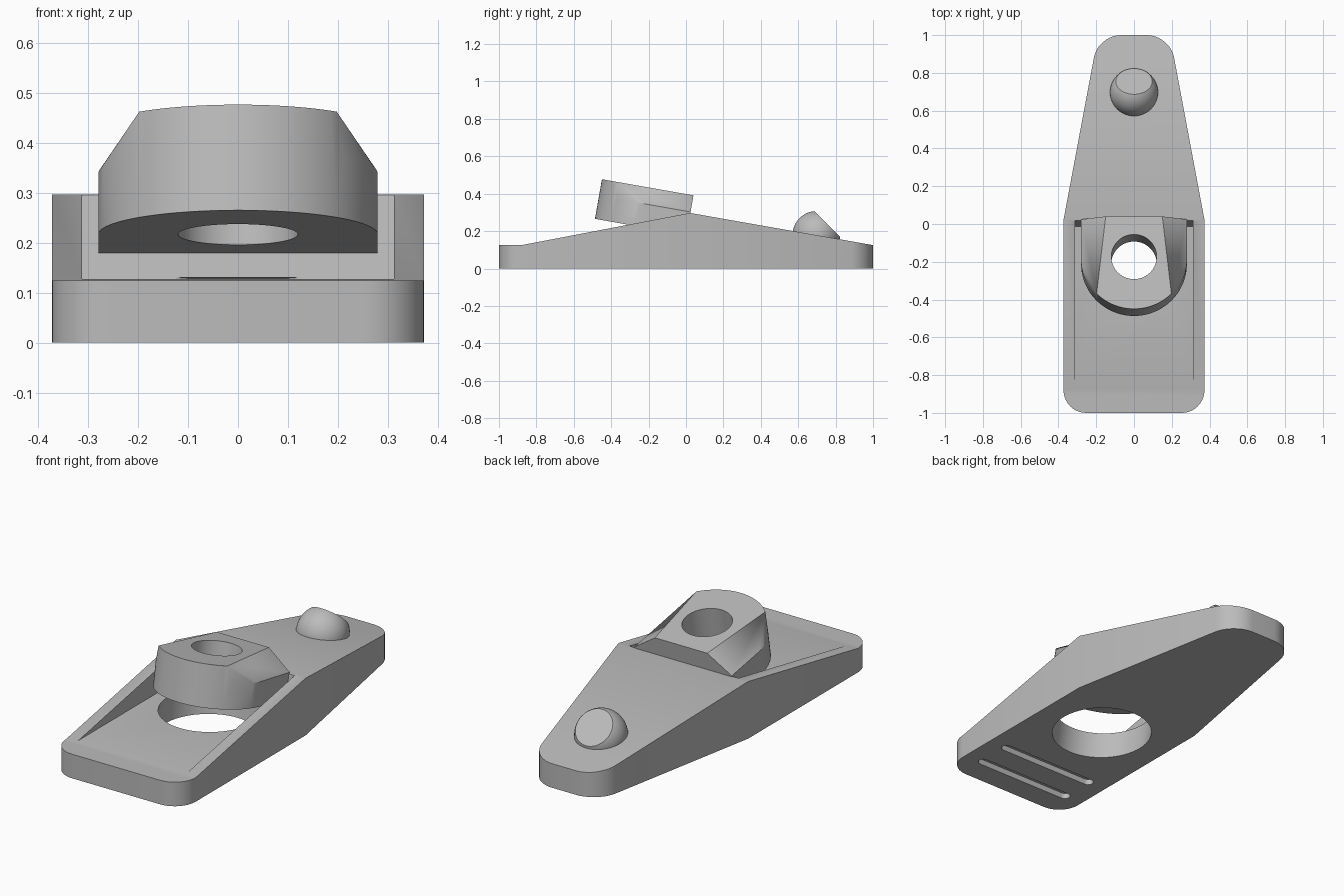
import bpy, bmesh
from math import radians, sin, cos, pi
from mathutils import Matrix, Vector

if "Cube" in bpy.data.objects:
    bpy.data.objects.remove(bpy.data.objects["Cube"])

grey = bpy.data.materials.new("plain grey")
grey.use_nodes = True
grey.diffuse_color = (0.5, 0.5, 0.5, 1)
grey.node_tree.nodes["Principled BSDF"].inputs["Base Color"].default_value = (0.5, 0.5, 0.5, 1)

TILT = radians(10)
# Shared tilted frame of the raised boss and the hole under it
BOSS_FRAME = Matrix.Translation((0, -0.211, 0.217)) @ Matrix.Rotation(-TILT, 4, "X")


def make(name, bm):
    bmesh.ops.recalc_face_normals(bm, faces=bm.faces)
    mesh = bpy.data.meshes.new(name)
    bm.to_mesh(mesh)
    bm.free()
    mesh.materials.append(grey)
    obj = bpy.data.objects.new(name, mesh)
    bpy.context.collection.objects.link(obj)
    return obj


def prism(name, points, offset, rounding=0):
    """Extrude a closed flat outline, with optional rounded corners."""
    bm = bmesh.new()
    verts = [bm.verts.new(p) for p in points]
    bm.faces.new(verts)
    if rounding:
        corners = [v for v in verts if abs(v.co.y) > 0.5 or rounding < 0.1]
        bmesh.ops.bevel(bm, geom=corners, offset=rounding, segments=10,
                        profile=0.5, affect="VERTICES")
    ext = bmesh.ops.extrude_face_region(bm, geom=bm.faces[:])
    bmesh.ops.translate(bm, vec=offset,
                        verts=[g for g in ext["geom"] if isinstance(g, bmesh.types.BMVert)])
    return make(name, bm)


def side_prism(name, profile, half):
    return prism(name, [(-half, y, z) for y, z in profile], (2 * half, 0, 0))


def cylinder(name, radius, depth, matrix):
    bm = bmesh.new()
    bmesh.ops.create_cone(bm, cap_ends=True, segments=64, radius1=radius,
                          radius2=radius, depth=depth, matrix=matrix)
    return make(name, bm)


def combine(obj, tool, operation="DIFFERENCE"):
    tool.hide_render = True
    mod = obj.modifiers.new("cut", "BOOLEAN")
    mod.operation, mod.object, mod.solver = operation, tool, "EXACT"
    bpy.context.view_layer.objects.active = obj
    bpy.ops.object.modifier_apply(modifier=mod.name)
    bpy.data.objects.remove(tool)


# Base plate: rounded tapering outline trimmed to the wedge side profile
half_outline = [(0.373, -1), (0.373, 0.022), (0.19, 1)]
outline = half_outline + [(-x, y) for x, y in reversed(half_outline)]
base = prism("base_plate", [(x, y, 0) for x, y in outline], (0, 0, 0.4), 0.12)
wedge = [(-1.1, -0.1), (1.1, -0.1), (1.1, 0.1075), (0.022, 0.297),
         (-0.88, 0.125), (-1.1, 0.125)]
combine(base, side_prism("wedge_cutter", wedge, 0.6), "INTERSECT")

# Pocket between the side rails, with a leaning rear wall
pocket = [(-1.1, 0.128), (-0.012, 0.128), (0.041, 0.43), (-1.1, 0.43)]
combine(base, side_prism("pocket_cutter", pocket, 0.313))

# Leaning through hole in the floor, stopped below the ridge
combine(base, cylinder("hole_cutter", 0.245, 0.4,
                       BOSS_FRAME @ Matrix.Translation((0, 0, -0.25))))

# Two blind grip slots underneath
for y in (-0.85, -0.67):
    slot = [(-0.29, y - 0.026, -0.05), (0.29, y - 0.026, -0.05),
            (0.29, y + 0.026, -0.05), (-0.29, y + 0.026, -0.05)]
    combine(base, prism("slot_cutter", slot, (0, 0, 0.08), 0.0255))

# Raised boss: D-shaped block with sloping shoulders
R, TOP, SHOULDER, BACK = 0.28, 0.215, 0.125, 0.217
bm = bmesh.new()
for i in range(49):
    a = pi + pi * i / 48
    x, y = R * cos(a), R * sin(a)
    for z in (0, SHOULDER):
        bm.verts.new((x, y, z))
    if abs(x) < 0.206:
        bm.verts.new((x, y, TOP))
for side in (-1, 1):
    for x, z in ((R, 0), (R, SHOULDER), (0.15, TOP)):
        bm.verts.new((side * x, BACK, z))
bmesh.ops.convex_hull(bm, input=bm.verts[:])
bmesh.ops.dissolve_limit(bm, angle_limit=0.01, verts=bm.verts[:], edges=bm.edges[:])
bm.transform(BOSS_FRAME)
boss = make("raised_boss", bm)
combine(boss, cylinder("bore_cutter", 0.12, 1, BOSS_FRAME))

# Rounded stud with a slanted flat face
bm = bmesh.new()
bmesh.ops.create_uvsphere(bm, u_segments=48, v_segments=24, radius=0.127)
cut = bmesh.ops.bisect_plane(bm, geom=bm.verts[:] + bm.edges[:] + bm.faces[:],
                             plane_co=Vector((0, 0.058, 0.058)),
                             plane_no=Vector((0, 1, 1)), clear_outer=True)
bmesh.ops.holes_fill(bm, edges=[e for e in cut["geom_cut"]
                                if isinstance(e, bmesh.types.BMEdge)])
# Trim the part of the ball hidden inside the plate
low = bmesh.ops.bisect_plane(bm, geom=bm.verts[:] + bm.edges[:] + bm.faces[:],
                             plane_co=Vector((0, 0, -0.06)),
                             plane_no=Vector((0, 0, -1)), clear_outer=True)
bmesh.ops.holes_fill(bm, edges=[e for e in low["geom_cut"]
                                if isinstance(e, bmesh.types.BMEdge)])
bmesh.ops.translate(bm, vec=(0, 0.697, 0.18), verts=bm.verts)
stud = make("stud", bm)

# Smooth curves, keep hard edges crisp
bpy.ops.object.select_all(action="DESELECT")
for obj in (base, boss, stud):
    obj.select_set(True)
bpy.context.view_layer.objects.active = base
bpy.ops.object.shade_smooth_by_angle(angle=radians(25))
